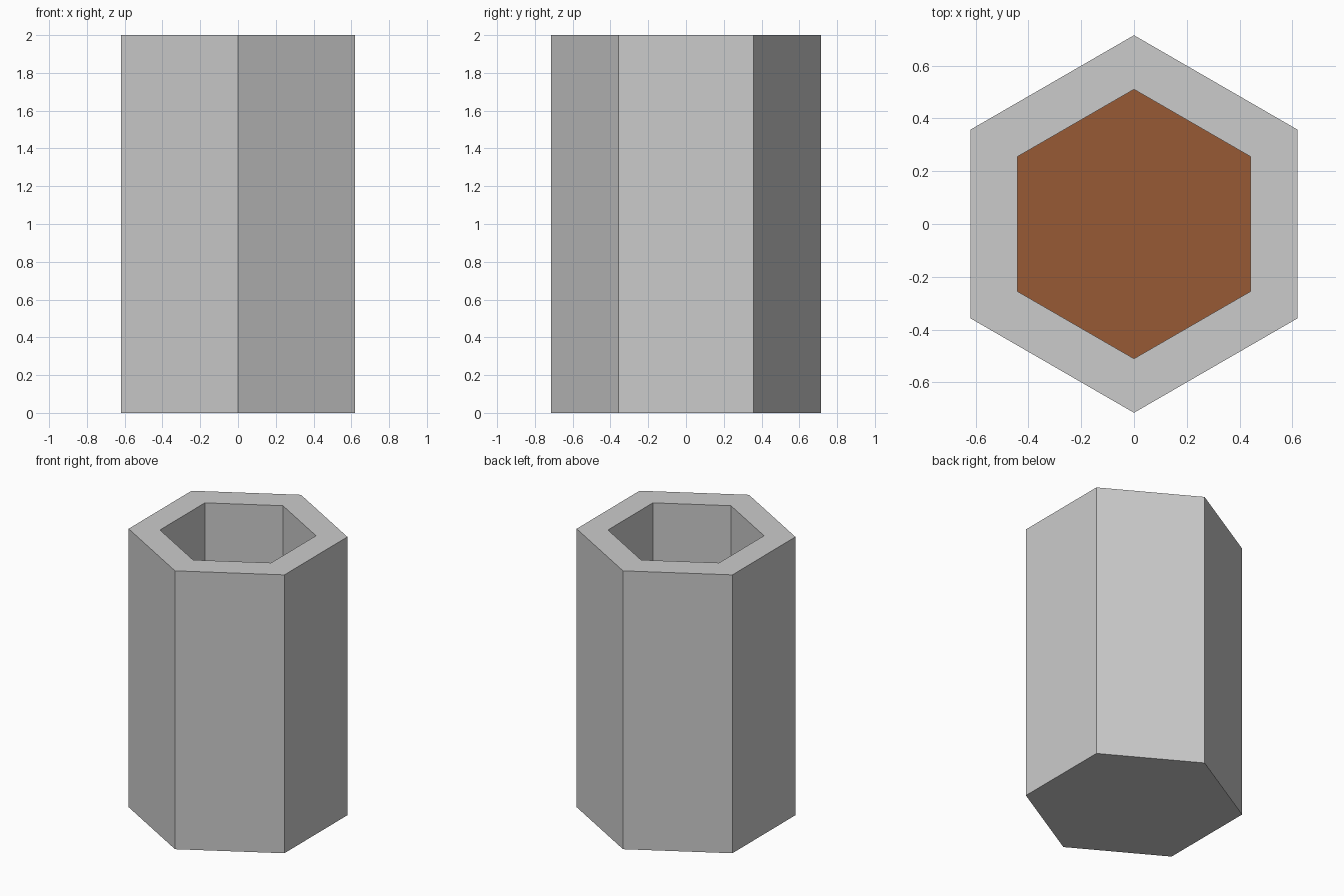
import bpy, bmesh, math

if "Cube" in bpy.data.objects:
    bpy.data.objects.remove(bpy.data.objects["Cube"])

OUTER, INNER, HEIGHT, FLOOR = 0.715, 0.51, 2.0, 0.02


def ring(bm, radius, z):
    # Hexagon with points on +y and -y
    angles = [math.radians(30 + 60 * i) for i in range(6)]
    return [bm.verts.new((radius * math.cos(a), radius * math.sin(a), z)) for a in angles]


def bridge(bm, a, b):
    for i in range(6):
        j = (i + 1) % 6
        bm.faces.new((a[i], a[j], b[j], b[i]))


def finish(bm, name):
    mesh = bpy.data.meshes.new(name)
    bm.to_mesh(mesh)
    bm.free()
    obj = bpy.data.objects.new(name, mesh)
    bpy.context.collection.objects.link(obj)
    return obj


# Hexagonal cup: base, outer walls, rim, inner walls, inside floor
bm = bmesh.new()
rings = [ring(bm, OUTER, 0), ring(bm, OUTER, HEIGHT),
         ring(bm, INNER, HEIGHT), ring(bm, INNER, FLOOR)]
for lower, upper in zip(rings, rings[1:]):
    bridge(bm, lower, upper)
bm.faces.new(rings[0][::-1])
floor_face = bm.faces.new(rings[-1])
floor_face.material_index = 1
cup = finish(bm, "hexagonal_cup")

# Brown inside floor
grey = bpy.data.materials.new("grey_wall")
grey.diffuse_color = (0.32, 0.46, 0.56, 1)
grey.use_nodes = True
grey.node_tree.nodes["Principled BSDF"].inputs["Base Color"].default_value = grey.diffuse_color
brown = bpy.data.materials.new("brown_floor")
brown.diffuse_color = (0.31, 0.10, 0.035, 1)
brown.use_nodes = True
brown.node_tree.nodes["Principled BSDF"].inputs["Base Color"].default_value = brown.diffuse_color
cup.data.materials.append(None)
cup.data.materials.append(brown)
bpy.data.materials.remove(grey)
